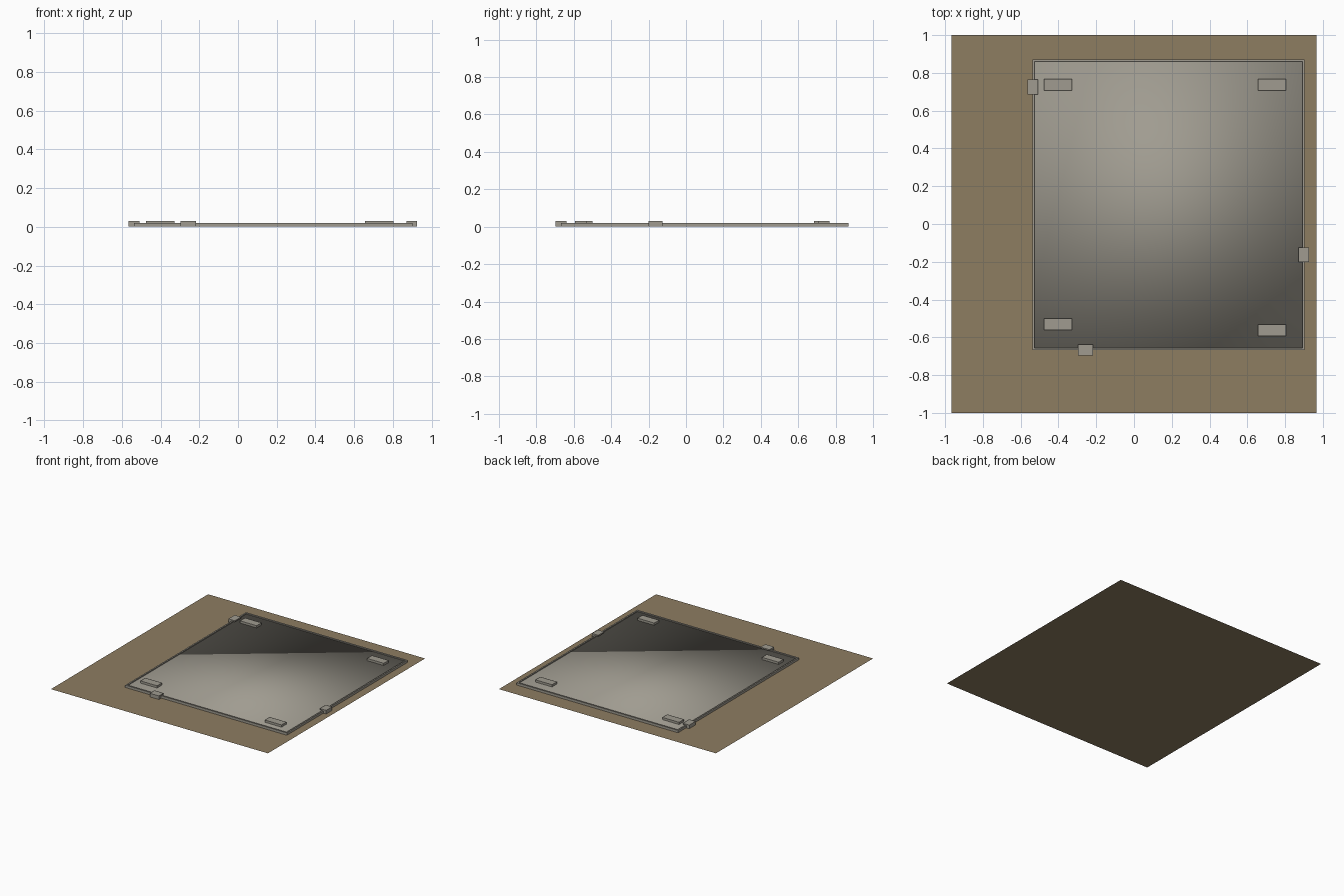
import bpy, bmesh

if "Cube" in bpy.data.objects:
    bpy.data.objects.remove(bpy.data.objects["Cube"])


def material(name, rgb):
    m = bpy.data.materials.new(name)
    m.diffuse_color = (*rgb, 1)
    m.use_nodes = True
    m.node_tree.nodes["Principled BSDF"].inputs["Base Color"].default_value = m.diffuse_color
    return m


SOIL = material("soil_brown", (0.27, 0.205, 0.12))
METAL = material("warm_grey", (0.35, 0.33, 0.28))


def finish(name, bm, mat, smooth=False):
    bmesh.ops.recalc_face_normals(bm, faces=bm.faces)
    for f in bm.faces:
        f.smooth = smooth
    me = bpy.data.meshes.new(name)
    bm.to_mesh(me)
    bm.free()
    me.materials.append(mat)
    ob = bpy.data.objects.new(name, me)
    bpy.context.collection.objects.link(ob)
    return ob


def add_box(bm, x0, x1, y0, y1, z0, z1):
    vs = bmesh.ops.create_cube(bm, size=1)["verts"]
    for v in vs:
        v.co.x = x1 if v.co.x > 0 else x0
        v.co.y = y1 if v.co.y > 0 else y0
        v.co.z = z1 if v.co.z > 0 else z0


def box(name, *dims, smooth=False):
    bm = bmesh.new()
    add_box(bm, *dims)
    return finish(name, bm, METAL, smooth)


# Flat ground sheet
bm = bmesh.new()
bm.faces.new([bm.verts.new(p) for p in
              ((-0.967, -1, 0), (0.967, -1, 0), (0.967, 1, 0), (-0.967, 1, 0))])
ground = finish("ground_sheet", bm, SOIL)
if ground.data.polygons[0].normal.z < 0:
    ground.data.flip_normals()

# Raised rim around the panel
X0, X1, Y0, Y1, W, TOP, FLOOR, BASE = -0.538, 0.902, -0.667, 0.87, 0.011, 0.02, 0.012, 0.001
bm = bmesh.new()
add_box(bm, X0, X1, Y0, Y0 + W, BASE, TOP)
add_box(bm, X0, X1, Y1 - W, Y1, BASE, TOP)
add_box(bm, X0, X0 + W, Y0 + W, Y1 - W, BASE, TOP)
add_box(bm, X1 - W, X1, Y0 + W, Y1 - W, BASE, TOP)
finish("panel_rim", bm, METAL)

# Recessed panel, softly shaded
box("panel", X0 + W, X1 - W, Y0 + W, Y1 - W, BASE, FLOOR, smooth=True)

# Four pads near the corners
for i, (x, y) in enumerate(((-0.402, 0.737), (0.73, 0.737), (-0.402, -0.53), (0.73, -0.563))):
    box(f"pad_{i + 1}", x - 0.074, x + 0.074, y - 0.031, y + 0.031, FLOOR, 0.03)


# Clips: an outer leg down to the ground and a lip over the rim
def clip(name, leg, lip):
    bm = bmesh.new()
    add_box(bm, *leg, BASE, 0.03)
    add_box(bm, *lip, TOP, 0.03)
    finish(name, bm, METAL)


clip("left_clip", (-0.565, X0, 0.685, 0.765), (X0, -0.508, 0.685, 0.765))
clip("right_clip", (X1, 0.926, -0.201, -0.125), (0.87, X1, -0.201, -0.125))
clip("front_clip", (-0.297, -0.217, -0.697, Y0), (-0.297, -0.217, Y0, -0.638))
